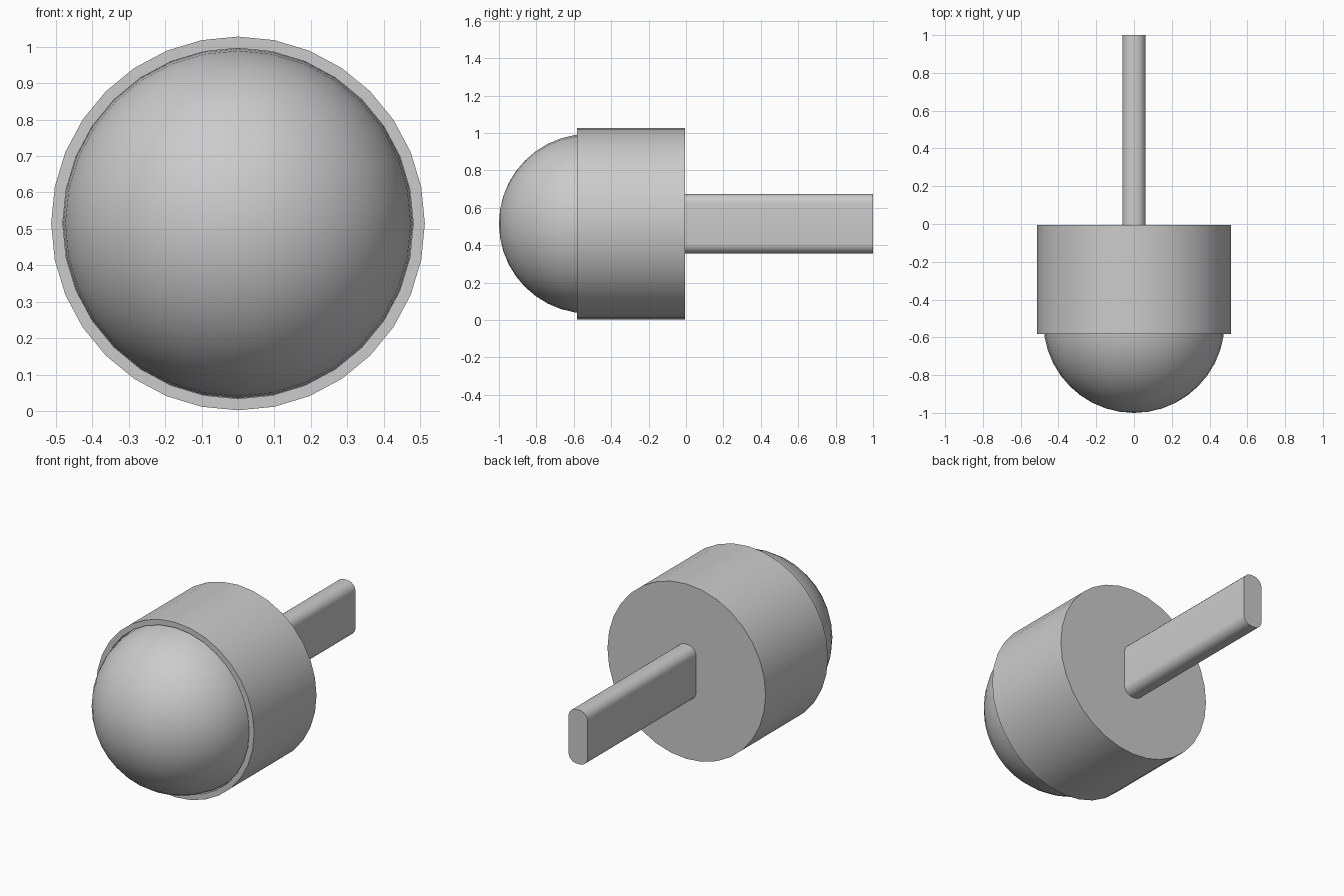
import bpy
import bmesh
from math import pi, sin, cos

if "Cube" in bpy.data.objects:
    bpy.data.objects.remove(bpy.data.objects["Cube"])

AXIS_Z = 0.515   # height of the shared axis, which runs along y
SEGMENTS = 32

grey = bpy.data.materials.new("plain grey")
grey.use_nodes = True
colour = (0.6, 0.6, 0.6, 1)
grey.diffuse_color = colour
grey.node_tree.nodes["Principled BSDF"].inputs["Base Color"].default_value = colour


def add_object(name, bm):
    """Turn a bmesh into a grey object on the axis, smooth with sharp rims."""
    bmesh.ops.recalc_face_normals(bm, faces=bm.faces)
    mesh = bpy.data.meshes.new(name)
    bm.to_mesh(mesh)
    bm.free()
    mesh.materials.append(grey)
    obj = bpy.data.objects.new(name, mesh)
    obj.location.z = AXIS_Z
    bpy.context.collection.objects.link(obj)
    bpy.ops.object.select_all(action='DESELECT')
    obj.select_set(True)
    bpy.context.view_layer.objects.active = obj
    bpy.ops.object.shade_smooth_by_angle(angle=pi / 6)
    return obj


def lathe(name, profile):
    """Revolve (radius, y) points around the y axis; zero radius is a pole."""
    bm = bmesh.new()
    verts = [bm.verts.new((0, y, r)) for r, y in profile]
    edges = [bm.edges.new(pair) for pair in zip(verts, verts[1:])]
    bmesh.ops.spin(bm, geom=verts + edges, cent=(0, 0, 0), axis=(0, 1, 0),
                   angle=2 * pi, steps=SEGMENTS, use_duplicate=False)
    bmesh.ops.remove_doubles(bm, verts=bm.verts, dist=0.0001)
    return add_object(name, bm)


# Collar: a closed drum with a shallow seat for the dome
lathe("collar", [(0, -0.005), (0.513, -0.005), (0.513, -0.583),
                 (0.481, -0.583), (0.481, -0.51), (0, -0.51)])

# Dome: the half ball that sits in the collar
RADIUS, CENTRE = 0.48, -0.52
RINGS = 10
dome = [(RADIUS * sin(a), CENTRE - RADIUS * cos(a))
        for a in (pi / 2 * i / RINGS for i in range(RINGS + 1))]
lathe("dome", dome)

# Stem: a flat bar with rounded edges, standing out at the back
HALF_W, HALF_H, ROUND, STEPS = 0.062, 0.159, 0.052, 6
outline = []
for corner, (sx, sz) in enumerate([(1, 1), (-1, 1), (-1, -1), (1, -1)]):
    for i in range(STEPS + 1):
        a = pi / 2 * (corner + i / STEPS)
        outline.append((sx * (HALF_W - ROUND) + ROUND * cos(a),
                        sz * (HALF_H - ROUND) + ROUND * sin(a)))
bm = bmesh.new()
face = bm.faces.new([bm.verts.new((x, -0.02, z)) for x, z in outline])
result = bmesh.ops.extrude_face_region(bm, geom=[face], use_keep_orig=True)
moved = [v for v in result["geom"] if isinstance(v, bmesh.types.BMVert)]
bmesh.ops.translate(bm, verts=moved, vec=(0, 1.02, 0))
add_object("stem", bm)
